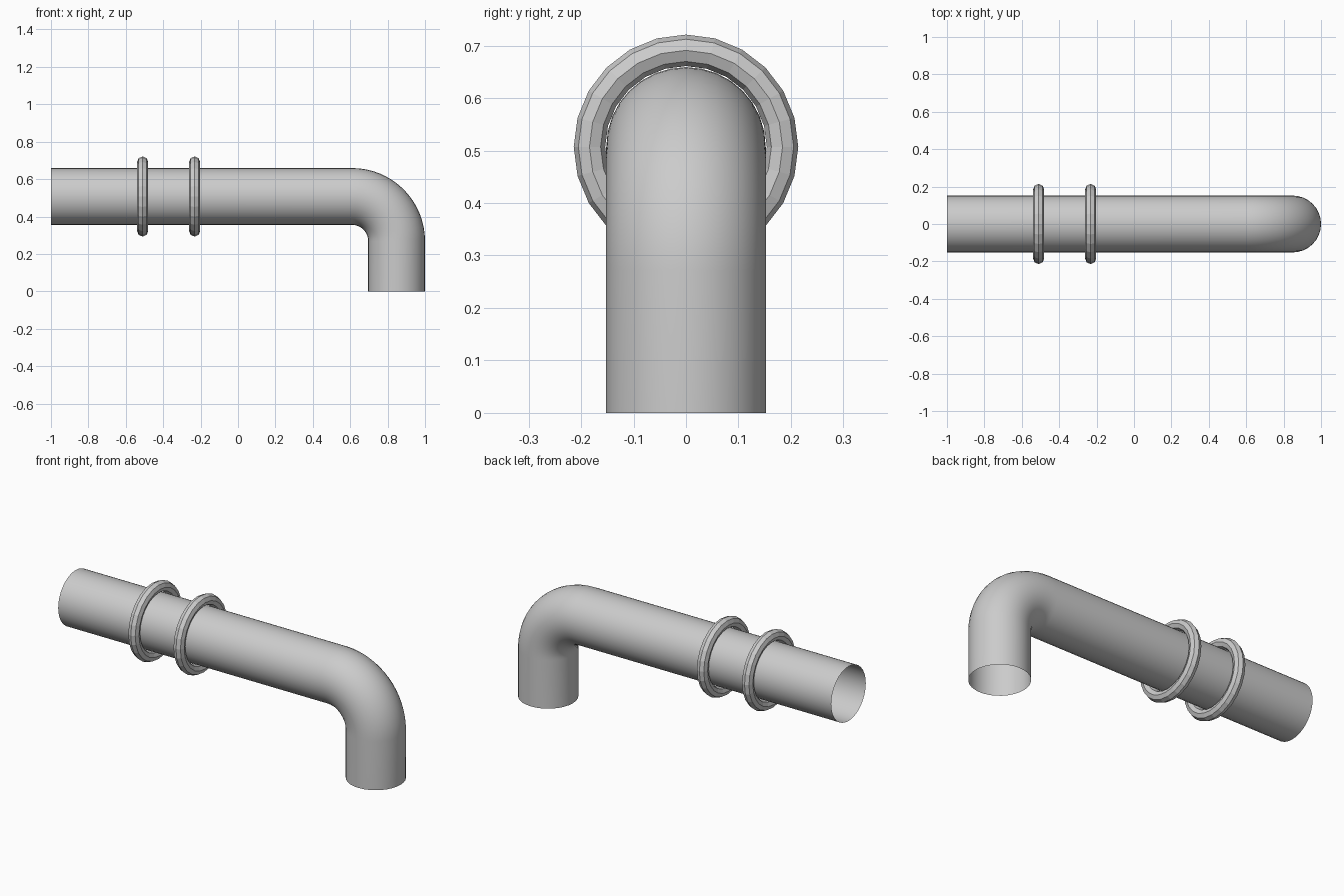
import bpy
from math import sin, cos, pi

if "Cube" in bpy.data.objects:
    bpy.data.objects.remove(bpy.data.objects["Cube"])

PIPE_R = 0.152
AXIS_Z = 0.507
DOWN_X = 0.848
BEND_R = 0.238

# Centre line: straight run, quarter bend, short drop to the ground
cx, cz = DOWN_X - BEND_R, AXIS_Z - BEND_R
STEPS = 16
path = [(-1, 0, AXIS_Z)]
for i in range(STEPS + 1):
    a = pi / 2 * (1 - i / STEPS)
    path.append((cx + BEND_R * cos(a), 0, cz + BEND_R * sin(a)))
path.append((DOWN_X, 0, 0))

# Open-ended pipe
curve = bpy.data.curves.new("pipe", "CURVE")
curve.dimensions = "3D"
curve.bevel_depth = PIPE_R
curve.bevel_resolution = 14
curve.use_fill_caps = False
spline = curve.splines.new("POLY")
spline.points.add(len(path) - 1)
for point, co in zip(spline.points, path):
    point.co = (*co, 1)
pipe = bpy.data.objects.new("pipe", curve)
bpy.context.collection.objects.link(pipe)
bpy.context.view_layer.objects.active = pipe
pipe.select_set(True)
bpy.ops.object.convert(target="MESH")
bpy.ops.object.shade_smooth()

# Two faceted collar rings around the straight run
for name, x in (("outer_collar", -0.51), ("inner_collar", -0.232)):
    bpy.ops.mesh.primitive_torus_add(
        major_segments=24, minor_segments=8,
        major_radius=0.184, minor_radius=0.03,
        location=(x, 0, AXIS_Z), rotation=(0, pi / 2, 0))
    bpy.context.object.name = name
    bpy.ops.object.shade_flat()
